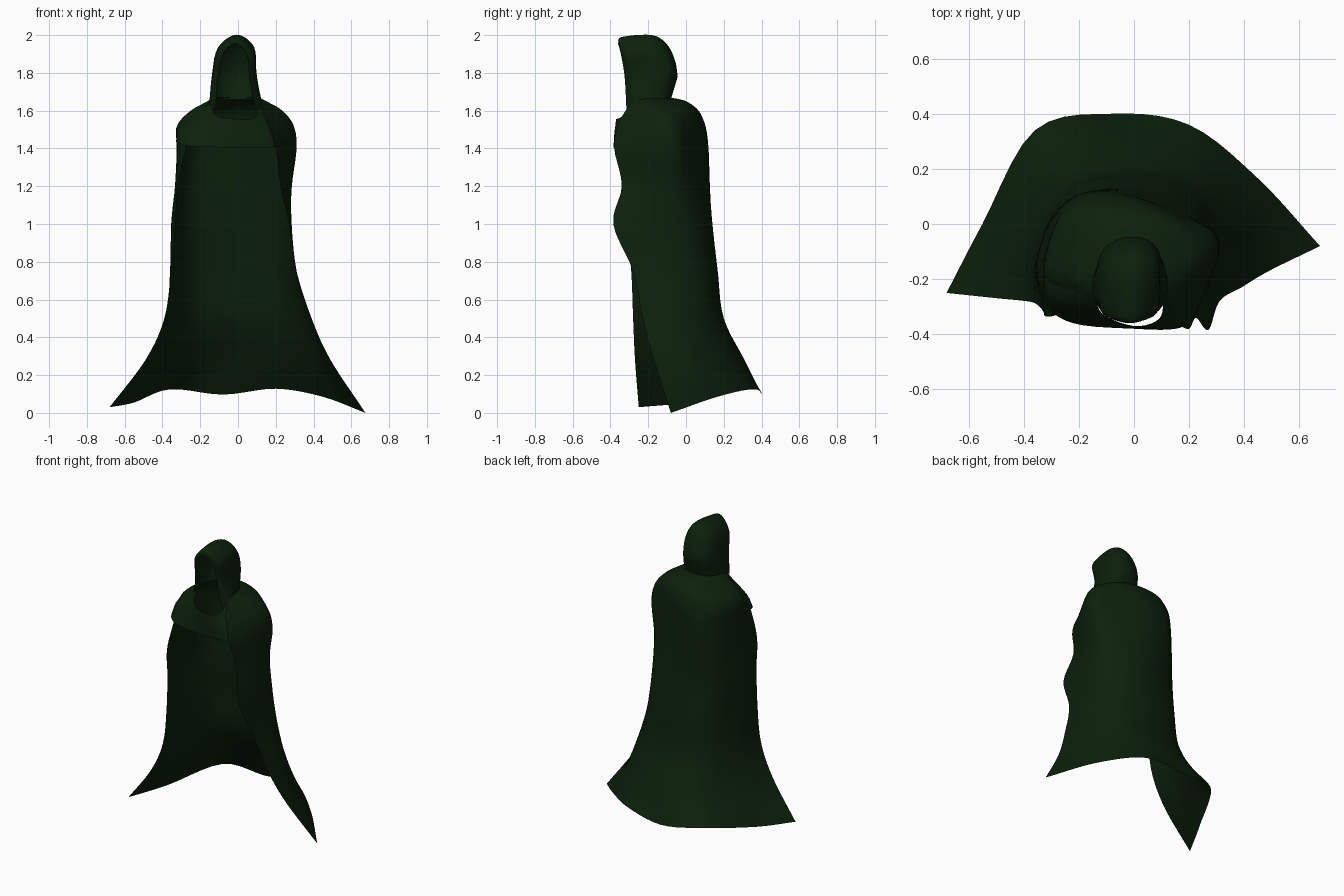
import bpy
from mathutils import Vector

green = bpy.data.materials.new("dark_green_cloth")
green.diffuse_color = (0.0035, 0.0145, 0.0035, 1)


def smooth_line(pts, n=5):
    """Catmull-Rom curve through the given points."""
    p = [pts[0] * 2 - pts[1]] + pts + [pts[-1] * 2 - pts[-2]]
    out = []
    for i in range(1, len(p) - 2):
        a, b, c, d = p[i - 1:i + 3]
        for k in range(n):
            t = k / n
            out.append(0.5 * (2 * b + (c - a) * t + (2 * a - 5 * b + 4 * c - d) * t * t
                              + (3 * b - a - 3 * c + d) * t ** 3))
    out.append(pts[-1])
    return out


def cloth(name, rows, flip=False):
    """Smooth open sheet through a small net of control points."""
    rows = [smooth_line([Vector(p) for p in r]) for r in rows]
    cols = [smooth_line(list(c)) for c in zip(*rows)]
    m = len(cols[0])
    verts = [v for c in cols for v in c]
    faces = [(i * m + j, (i + 1) * m + j, (i + 1) * m + j + 1, i * m + j + 1)
             for i in range(len(cols) - 1) for j in range(m - 1)]
    if flip:
        faces = [f[::-1] for f in faces]
    me = bpy.data.meshes.new(name)
    me.from_pydata(verts, [], faces)
    me.materials.append(green)
    me.polygons.foreach_set("use_smooth", [True] * len(me.polygons))
    ob = bpy.data.objects.new(name, me)
    bpy.context.collection.objects.link(ob)
    return ob


# Cape: each level runs left front edge -> back -> right front edge
hem = [(-.68, -.25, .03), (-.55, 0, .055), (-.36, .34, .125), (-.08, .4, .097),
       (.2, .36, .128), (.45, .165, .085), (.675, -.08, 0)]
levels = {
    .28: [(-.49, -.27), (-.43, -.03), (-.27, .25), (-.03, .31), (.22, .25), (.41, .06), (.49, -.17)],
    .5: [(-.39, -.28), (-.36, -.05), (-.24, .15), (0, .2), (.22, .15), (.36, -.01), (.39, -.23)],
    .75: [(-.355, -.29), (-.35, -.1), (-.235, .12), (0, .168), (.205, .11), (.3, -.05), (.31, -.28)],
    1.0: [(-.33, -.315), (-.35, -.12), (-.25, .08), (0, .14), (.195, .07), (.28, -.07), (.27, -.385)],
    1.2: [(-.32, -.335), (-.33, -.12), (-.25, .08), (-.03, .125), (.185, .045), (.285, -.08), (.225, -.34)],
    1.4: [(-.275, -.325), (-.325, -.15), (-.24, .08), (-.05, .115), (.19, .025), (.31, -.08), (.2, -.38)],
}
shoulders = {
    1.52: [(-.27, -.27), (-.322, -.15), (-.23, .06), (-.03, .1), (.18, .015), (.295, -.1), (.16, -.362)],
    1.6: [(-.19, -.26), (-.25, -.16), (-.17, .04), (0, .06), (.16, .0), (.235, -.13), (.13, -.32)],
    1.65: [(-.145, -.25), (-.16, -.17), (-.1, -.03), (0, 0), (.1, -.04), (.15, -.17), (.115, -.28)],
    1.67: [(-.13, -.25), (-.13, -.18), (-.07, -.1), (0, -.085), (.06, -.1), (.11, -.18), (.1, -.26)],
}
rows = [hem] + [[(x, y, z) for x, y in pts]
                for z, pts in list(levels.items()) + list(shoulders.items())]
cloth("cape", rows, flip=True)

# Mantle: short panel across the chest, tucked under the cape on the right
cloth("chest_mantle", [
    [(-.325, -.13, 1.45), (-.32, -.285, 1.43), (-.22, -.36, 1.41), (0, -.38, 1.405),
     (.15, -.38, 1.405), (.21, -.34, 1.41), (.275, -.19, 1.42)],
    [(-.315, -.13, 1.53), (-.285, -.27, 1.52), (-.17, -.34, 1.49), (0, -.375, 1.485),
     (.12, -.37, 1.49), (.19, -.3, 1.53), (.26, -.15, 1.53)],
    [(-.16, -.16, 1.65), (-.14, -.25, 1.64), (-.115, -.325, 1.575), (0, -.37, 1.555),
     (.09, -.345, 1.565), (.11, -.27, 1.63), (.14, -.16, 1.645)],
])

# Hood: arches from the face opening to the back of the head
cloth("hood", [
    [(-.12, -.315, 1.6), (-.105, -.325, 1.78), (-.08, -.345, 1.9), (-.015, -.36, 1.955),
     (.045, -.345, 1.9), (.06, -.325, 1.78), (.09, -.315, 1.6)],
    [(-.15, -.26, 1.635), (-.134, -.28, 1.78), (-.11, -.315, 1.91), (-.01, -.34, 1.99),
     (.083, -.315, 1.91), (.09, -.28, 1.78), (.125, -.26, 1.635)],
    [(-.145, -.18, 1.65), (-.135, -.18, 1.8), (-.1, -.18, 1.94), (-.005, -.18, 2.0),
     (.083, -.18, 1.94), (.098, -.18, 1.8), (.12, -.18, 1.65)],
    [(-.105, -.11, 1.655), (-.115, -.1, 1.79), (-.08, -.1, 1.9), (0, -.1, 1.95),
     (.07, -.1, 1.9), (.09, -.1, 1.79), (.09, -.11, 1.655)],
    [(-.055, -.085, 1.66), (-.065, -.06, 1.77), (-.04, -.055, 1.82), (0, -.058, 1.865),
     (.035, -.055, 1.82), (.05, -.06, 1.77), (.045, -.085, 1.66)],
    [(-.005, -.08, 1.66), (-.005, -.05, 1.76), (-.005, -.045, 1.78), (-.005, -.045, 1.79),
     (-.005, -.045, 1.78), (-.005, -.05, 1.76), (-.005, -.08, 1.66)],
])
